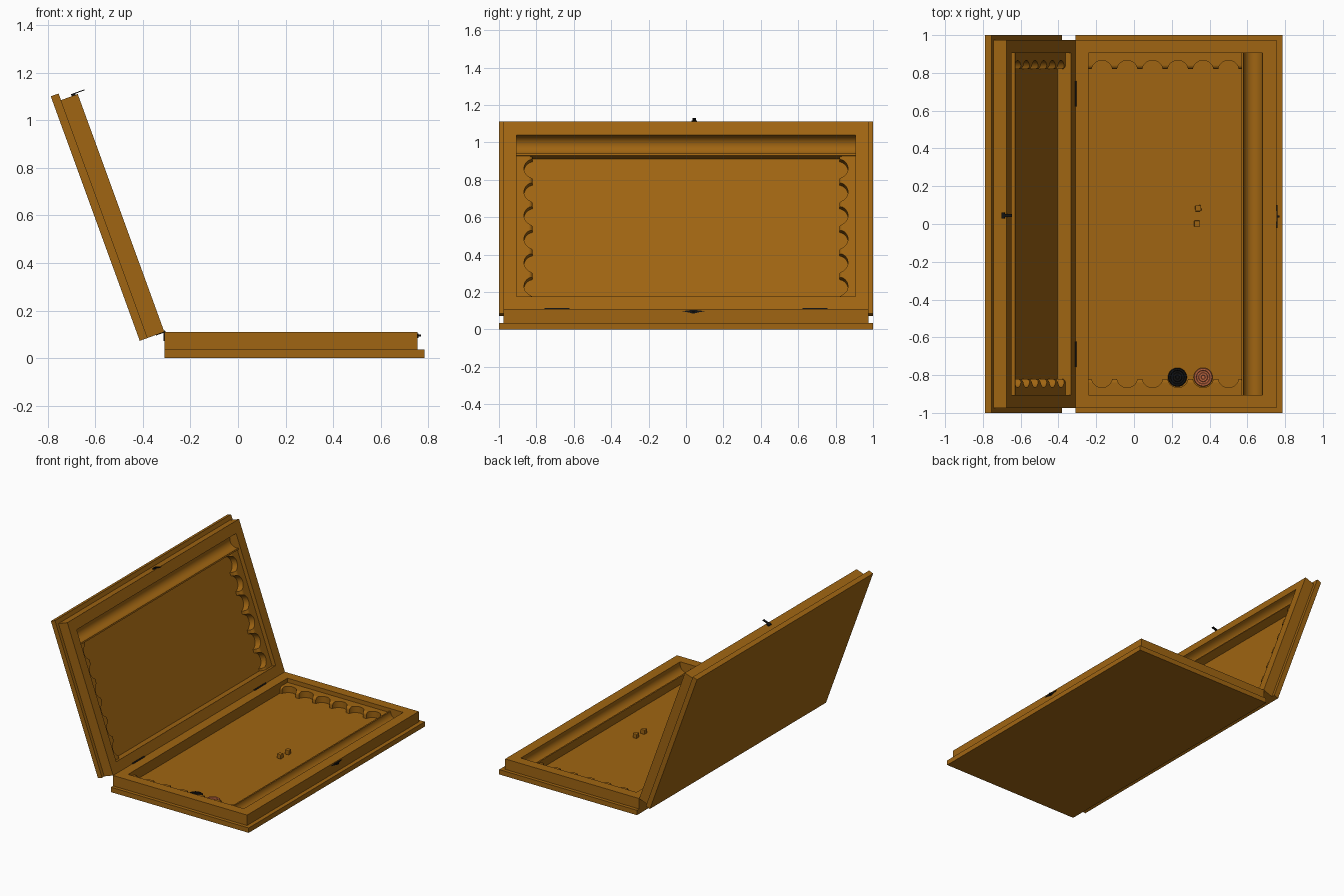
import bpy, bmesh
from math import sin, cos, pi, radians
from mathutils import Matrix, Vector

if "Cube" in bpy.data.objects:
    bpy.data.objects.remove(bpy.data.objects["Cube"])

HX, HZ = -0.31, 0.11          # hinge axis
FLOOR = 0.035                 # playing surface height
TILT = radians(20)            # lid lean from vertical


def material(name, rgb):
    m = bpy.data.materials.new(name)
    m.diffuse_color = (*rgb, 1)
    m.use_nodes = True
    m.node_tree.nodes["Principled BSDF"].inputs["Base Color"].default_value = m.diffuse_color
    return m


WOOD = material("wood", (0.35, 0.13, 0.006))
BLACK = material("black", (0.006, 0.006, 0.006))
COPPER = material("copper", (0.5, 0.13, 0.05))


def finish(name, bm, mat, smooth=False):
    bmesh.ops.recalc_face_normals(bm, faces=bm.faces)
    me = bpy.data.meshes.new(name)
    bm.to_mesh(me)
    bm.free()
    me.materials.append(mat)
    ob = bpy.data.objects.new(name, me)
    bpy.context.collection.objects.link(ob)
    if smooth:
        activate(ob)
        bpy.ops.object.shade_smooth_by_angle(angle=radians(35))
    return ob


def activate(ob):
    bpy.ops.object.select_all(action='DESELECT')
    ob.select_set(True)
    bpy.context.view_layer.objects.active = ob


def prism(name, pts, vec, mat, smooth=False):
    """Extrude a closed outline of 3D points along vec."""
    bm = bmesh.new()
    f = bm.faces.new([bm.verts.new(p) for p in pts])
    r = bmesh.ops.extrude_face_region(bm, geom=[f], use_keep_orig=True)
    bmesh.ops.translate(bm, vec=vec, verts=[v for v in r["geom"] if isinstance(v, bmesh.types.BMVert)])
    return finish(name, bm, mat, smooth)


def box(name, centre, size, mat, turn=0):
    bm = bmesh.new()
    bmesh.ops.create_cube(bm, size=1, matrix=Matrix.Translation(centre)
                          @ Matrix.Rotation(turn, 4, 'Z') @ Matrix.Diagonal((*size, 1)))
    return finish(name, bm, mat)


def lathe(name, profile, loc, mat):
    bm = bmesh.new()
    vs = [bm.verts.new((r, 0, z)) for r, z in profile]
    es = [bm.edges.new(p) for p in zip(vs, vs[1:])]
    bmesh.ops.spin(bm, geom=vs + es, cent=(0, 0, 0), axis=(0, 0, 1), angle=2 * pi, steps=32)
    bmesh.ops.remove_doubles(bm, verts=bm.verts, dist=1e-5)
    bmesh.ops.translate(bm, vec=loc, verts=bm.verts)
    return finish(name, bm, mat, True)


# Tray: nested rectangles lofted from the bottom lip to the recess floor
def tray():
    rings = [(HX, 0.785, 1, 0), (HX, 0.785, 1, FLOOR), (HX, 0.755, 0.975, FLOOR),
             (HX, 0.755, 0.975, HZ), (-0.24, 0.68, 0.905, HZ), (-0.24, 0.68, 0.905, FLOOR)]
    bm = bmesh.new()
    loops = [[bm.verts.new(p) for p in ((a, -y, z), (b, -y, z), (b, y, z), (a, y, z))]
             for a, b, y, z in rings]
    for lo, hi in zip(loops, loops[1:]):
        for i in range(4):
            j = (i + 1) % 4
            bm.faces.new((lo[i], lo[j], hi[j], hi[i]))
    bm.faces.new(loops[0])
    bm.faces.new(loops[-1])
    bmesh.ops.remove_doubles(bm, verts=bm.verts, dist=1e-5)
    return finish("base_tray", bm, WOOD)


# Trough: ridge and half-round channel along the outer side
def trough():
    arc = [(0.63 - 0.05 * cos(pi * i / 20), 0.092 - 0.05 * sin(pi * i / 20)) for i in range(21)]
    pts = [(0.57, FLOOR), (0.57, 0.092)] + arc + [(0.68, FLOOR)]
    return prism("base_trough", [(x, -0.905, z) for x, z in pts], (0, 1.81, 0), WOOD, True)


# Rack: round-nosed bar with six bored scoops for the playing pieces
def rack(side):
    r, top, front = 0.022, 0.08, 0.82
    nose = [(front + r - r * cos(pi / 2 * i / 8), top - r + r * sin(pi / 2 * i / 8)) for i in range(9)]
    pts = [(0.905, FLOOR), (front, FLOOR)] + nose + [(0.905, top)]
    ob = prism("base_rack", [(-0.24, side * y, z) for y, z in pts], (0.81, 0, 0), WOOD)
    bm = bmesh.new()
    for k in range(6):
        bmesh.ops.create_cone(bm, cap_ends=True, segments=40, radius1=0.055, radius2=0.055, depth=0.12,
                              matrix=Matrix.Translation((-0.17 + 0.134 * k, side * 0.811, 0.06)))
    cutter = finish("scoop_cutter", bm, WOOD)
    cutter.hide_render = True
    mod = ob.modifiers.new("scoops", 'BOOLEAN')
    mod.operation, mod.solver, mod.object = 'DIFFERENCE', 'EXACT', cutter
    activate(ob)
    bpy.ops.object.modifier_apply(modifier=mod.name)
    bpy.data.objects.remove(cutter)
    activate(ob)
    bpy.ops.object.shade_smooth_by_angle(angle=radians(35))
    return ob


# Hinge leaf on the back face of the tray
def hinge_leaf(side):
    return box("base_hinge_leaf", (HX - 0.001, side * 0.69, HZ - 0.02), (0.003, 0.13, 0.036), BLACK)


half = [tray(), trough(), rack(1), rack(-1), hinge_leaf(1), hinge_leaf(-1)]

# Lid: the same half turned about the hinge line
s, c = sin(TILT), cos(TILT)
turn = Matrix(((-s, 0, c, 0), (0, -1, 0, 0), (c, 0, s, 0), (0, 0, 0, 1)))
LID = Matrix.Translation((HX, 0, HZ)) @ turn @ Matrix.Translation((-HX, 0, -HZ))
for ob in half:
    lid = bpy.data.objects.new(ob.name.replace("base", "lid"), ob.data)
    lid.matrix_world = LID
    bpy.context.collection.objects.link(lid)

# Hinge barrels
for side in (-1, 1):
    ring = [(HX + 0.006 * cos(pi * i / 6), side * 0.69 - 0.067, HZ + 0.006 * sin(pi * i / 6)) for i in range(12)]
    prism("hinge_barrel", ring, (0, 0.134, 0), BLACK, True)

# Catch plate with a small stud on the tray edge
plate = [(-0.06, 0), (-0.02, -0.008), (0, -0.014), (0.02, -0.008), (0.06, 0), (0.02, 0.005), (-0.02, 0.005)]
prism("catch_plate", [(0.753, 0.04 + y, 0.098 + z) for y, z in plate], (0.006, 0, 0), BLACK)
box("catch_stud", (0.762, 0.04, 0.095), (0.014, 0.012, 0.01), BLACK)

# Latch: mount and tongue on the free edge of the lid
for ob in (box("latch_mount", (0.758, -0.045, 0.092), (0.012, 0.03, 0.018), BLACK),
           box("latch_tongue", (0.762, -0.045, 0.118), (0.004, 0.018, 0.05), BLACK)):
    ob.matrix_world = LID

# Two playing pieces with ringed tops
piece = [(0, 0), (0.046, 0), (0.05, 0.004), (0.05, 0.018), (0.046, 0.022), (0.037, 0.022), (0.034, 0.018),
         (0.025, 0.018), (0.022, 0.021), (0.012, 0.021), (0.009, 0.018), (0, 0.018)]
lathe("dark_piece", piece, (0.23, -0.811, FLOOR), BLACK)
lathe("copper_piece", piece, (0.366, -0.811, FLOOR), COPPER)

# Dice with softened edges
for x, y, a in ((0.34, 0.083, 0.05), (0.334, 0.002, 0)):
    die = box("die", (x, y, FLOOR + 0.016), (0.032, 0.032, 0.032), WOOD, a)
    bev = die.modifiers.new("soft_edges", 'BEVEL')
    bev.width, bev.segments = 0.004, 2
